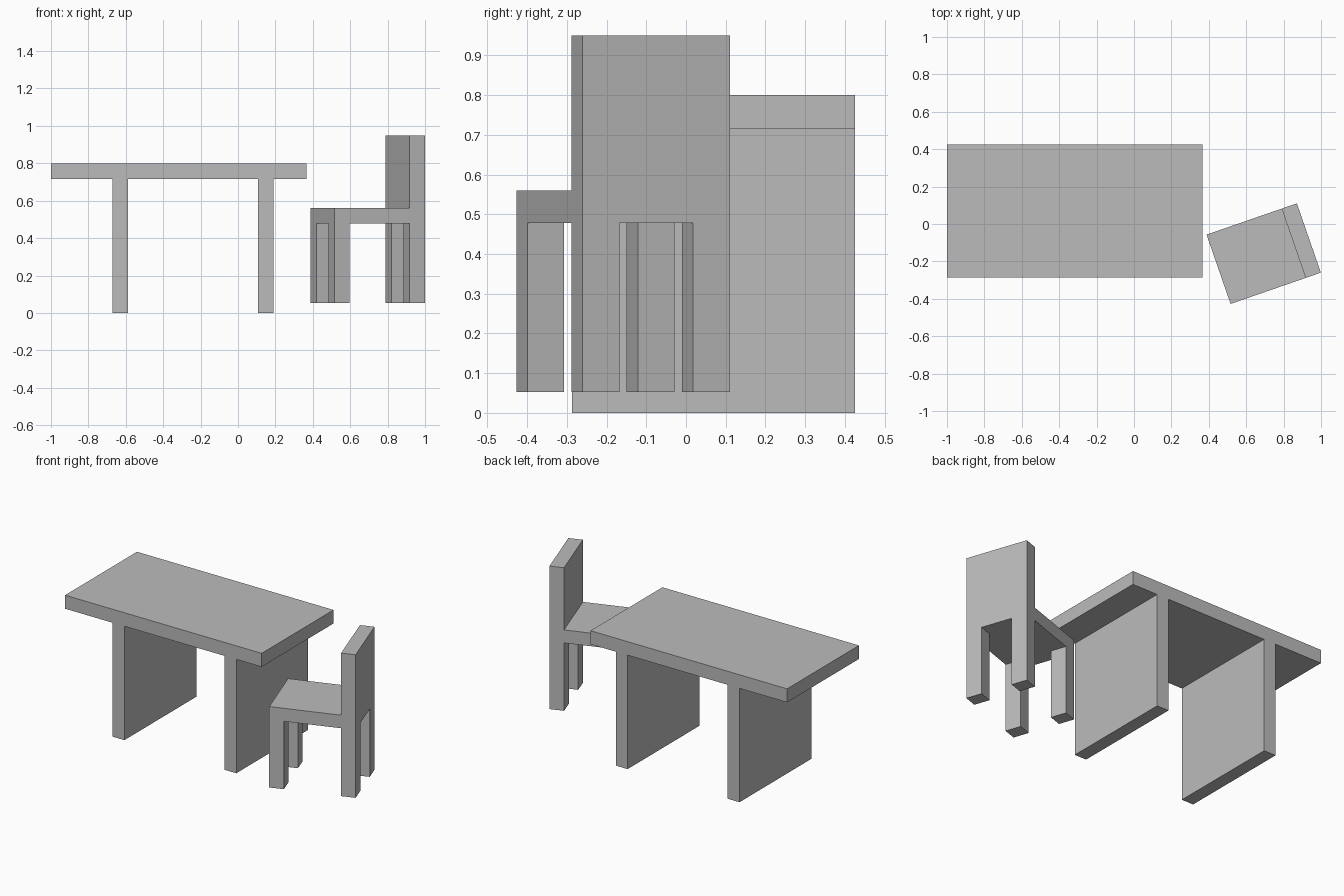
import bpy
import math
from mathutils import Matrix, Vector

cube = bpy.data.objects.get("Cube")
if cube:
    bpy.data.objects.remove(cube, do_unlink=True)

# Single grey material
grey = bpy.data.materials.new("plain grey")
grey.use_nodes = True
colour = (0.5, 0.5, 0.5, 1)
grey.diffuse_color = colour
grey.node_tree.nodes["Principled BSDF"].inputs["Base Color"].default_value = colour


def box(name, xs, ys, zs, frame=Matrix.Identity(4)):
    """Box spanning the given ranges, placed in the given frame."""
    bpy.ops.mesh.primitive_cube_add(size=1)
    obj = bpy.context.object
    obj.name = name
    centre = Vector([(r[0] + r[1]) / 2 for r in (xs, ys, zs)])
    size = [r[1] - r[0] for r in (xs, ys, zs)]
    obj.data.transform(Matrix.Translation(centre) @ Matrix.Diagonal((*size, 1)))
    obj.matrix_world = frame
    obj.data.materials.append(grey)
    return obj


# Table: top in two abutting slabs on two panel legs
depth = (-0.287, 0.426)
top = (0.715, 0.8)
box("table_top", (-0.87, 0.365), depth, top)
box("table_top_end", (-1, -0.87), depth, top)
for side, x in (("right", -0.67), ("left", 0.107)):
    box(f"table_leg_{side}", (x, x + 0.082), depth, (0, top[0]))

# Chair: turned towards the table, its back on local +x
chair = Matrix.Translation((0.6935, -0.1585, 0)) @ Matrix.Rotation(math.radians(19.1), 4, "Z")
L, W = 0.2555, 0.196
thick, leg_width = 0.086, 0.098
seat_bottom, seat_top = 0.478, 0.56
box("chair_seat", (-L, L), (-W, W), (seat_bottom, seat_top), chair)
box("chair_backrest", (L - thick, L), (-W, W), (seat_top, 0.95), chair)
for end, x in (("front", -L), ("back", L - thick)):
    for side, y in (("near", -W), ("far", W - leg_width)):
        box(f"chair_{end}_leg_{side}", (x, x + thick), (y, y + leg_width),
            (0.052, seat_bottom), chair)
